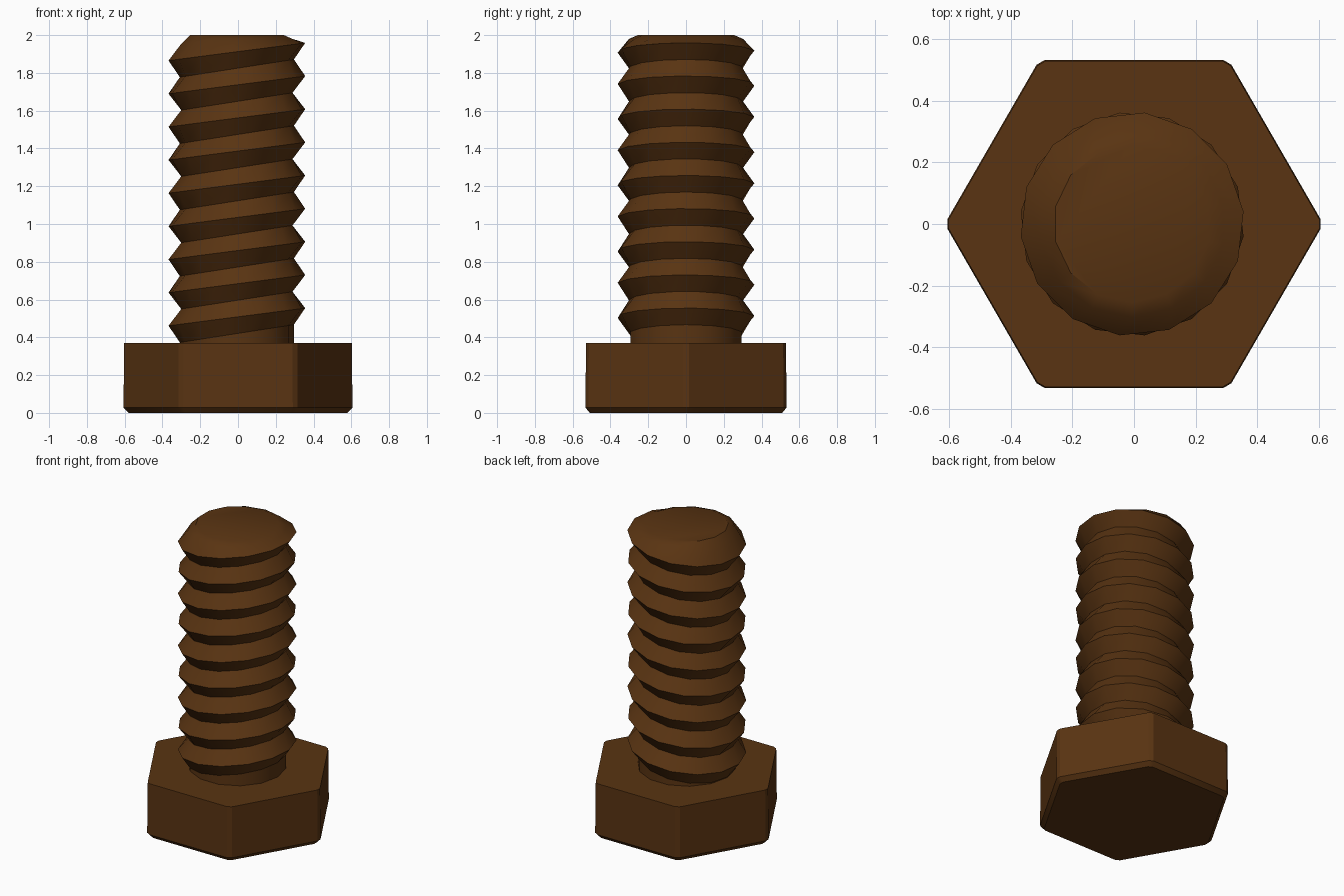
import bpy, bmesh, math

if "Cube" in bpy.data.objects:
    bpy.data.objects.remove(bpy.data.objects["Cube"])

brown = bpy.data.materials.new("rust brown")
brown.diffuse_color = (0.10, 0.034, 0.006, 1)
brown.use_nodes = True
brown.node_tree.nodes["Principled BSDF"].inputs["Base Color"].default_value = brown.diffuse_color


def lofted(name, loops, angle):
    """Skin a stack of equal-sized point loops and cap both ends."""
    bm = bmesh.new()
    rings = [[bm.verts.new(p) for p in loop] for loop in loops]
    n = len(rings[0])
    for a, b in zip(rings, rings[1:]):
        for j in range(n):
            k = (j + 1) % n
            bm.faces.new((a[j], a[k], b[k], b[j]))
    bm.faces.new(list(reversed(rings[0])))
    bm.faces.new(rings[-1])
    bmesh.ops.recalc_face_normals(bm, faces=bm.faces)
    mesh = bpy.data.meshes.new(name)
    bm.to_mesh(mesh)
    bm.free()
    mesh.materials.append(brown)
    ob = bpy.data.objects.new(name, mesh)
    bpy.context.collection.objects.link(ob)
    bpy.ops.object.select_all(action='DESELECT')
    ob.select_set(True)
    bpy.context.view_layer.objects.active = ob
    bpy.ops.object.shade_smooth_by_angle(angle=math.radians(angle))
    return ob


# Hexagonal head with slightly cut corners and a chamfered underside
def hexagon(r, z, cut=0.025):
    pts = []
    for i in range(6):
        a = math.radians(60 * i)
        for s in (-1, 1):
            t = a + s * cut
            # stay on the flat next to the corner
            rad = r * math.cos(math.pi / 6) / math.cos(math.pi / 6 - cut)
            pts.append((rad * math.cos(t), rad * math.sin(t), z))
    return pts


lofted("hex_head", [hexagon(0.588, 0), hexagon(0.615, 0.028),
                    hexagon(0.611, 0.37)], 25)

# Threaded shank: stacked V-shaped ridges, all leaning up towards +x
SIDES, PITCH, TILT = 14, 0.1755, 0.047
CREST, ROOT = 0.364, 0.302


def ring(r, z, tilt, turn, top=1.98):
    pts = []
    for j in range(SIDES):
        a = 2 * math.pi * (j + turn) / SIDES
        pts.append((r * math.cos(a) - 0.006, r * math.sin(a),
                    min(z + tilt * math.cos(a), top)))
    return pts


loops = [ring(ROOT, 0.345, 0, 0), ring(ROOT, 0.42, TILT, 0)]
for i in range(9):
    z = 0.508 + PITCH * i
    loops.append(ring(CREST, z, TILT, 0.25 + 0.5 * i))
    loops.append(ring(ROOT, z + PITCH / 2, TILT, 0.5 + 0.5 * i))
loops.append(ring(0.255, 2.0, 0, 4.5, 2.0))
lofted("threaded_shank", loops, 32)
